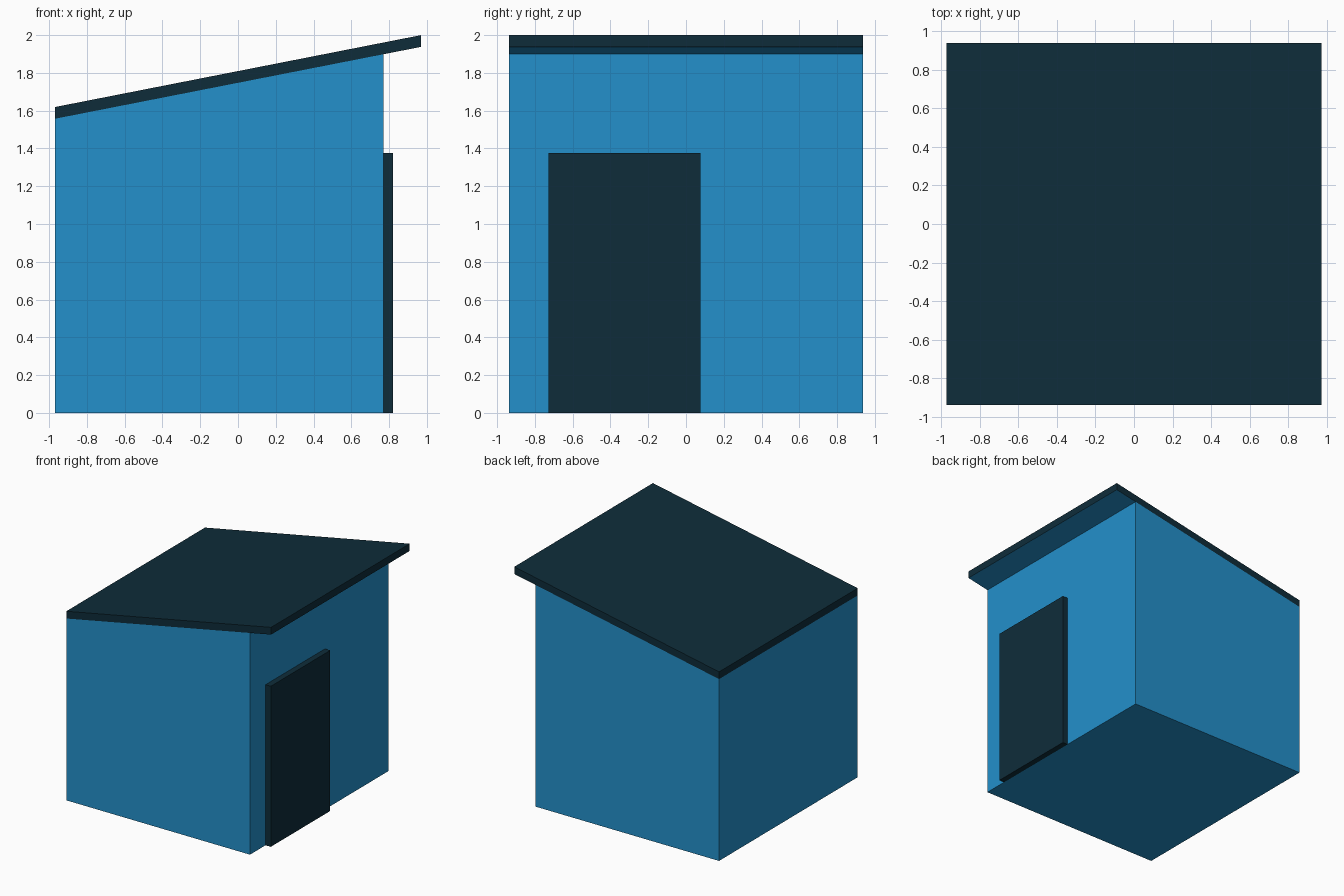
import bpy
import bmesh

cube = bpy.data.objects.get("Cube")
if cube:
    bpy.data.objects.remove(cube, do_unlink=True)


def make_material(name, rgb):
    mat = bpy.data.materials.new(name)
    mat.use_nodes = True
    mat.diffuse_color = (*rgb, 1)
    mat.node_tree.nodes["Principled BSDF"].inputs["Base Color"].default_value = (*rgb, 1)
    return mat


blue = make_material("bright_blue", (0.017, 0.28, 0.597))
navy = make_material("dark_navy", (0.0045, 0.0255, 0.042))


def prism(name, profile, y0, y1, mats):
    """Extrude an x-z profile from y0 to y1."""
    bm = bmesh.new()
    face = bm.faces.new([bm.verts.new((x, y0, z)) for x, z in profile])
    result = bmesh.ops.extrude_face_region(bm, geom=[face])
    for v in result["geom"]:
        if isinstance(v, bmesh.types.BMVert):
            v.co.y = y1
    bmesh.ops.recalc_face_normals(bm, faces=bm.faces)
    mesh = bpy.data.meshes.new(name)
    bm.to_mesh(mesh)
    bm.free()
    for mat in mats:
        mesh.materials.append(mat)
    obj = bpy.data.objects.new(name, mesh)
    bpy.context.collection.objects.link(obj)
    return obj


back, wall, eave = -0.97, 0.77, 0.97
half_depth = 0.938
low, high, thick = 1.557, 1.938, 0.062
wall_top = low + (high - low) * (wall - back) / (eave - back)

# Walls with a sloping top
prism("shed_walls", [(back, 0), (wall, 0), (wall, wall_top), (back, low)],
      -half_depth, half_depth, [blue])

# Sloping roof slab, with a blue underside
roof = prism("roof", [(back, low), (eave, high), (eave, high + thick), (back, low + thick)],
             -half_depth, half_depth, [navy, blue])
for poly in roof.data.polygons:
    if poly.normal.z < -0.5:
        poly.material_index = 1

# Door slab on the tall side
prism("door", [(wall, 0), (0.82, 0), (0.82, 1.375), (wall, 1.375)], -0.727, 0.077, [navy])
